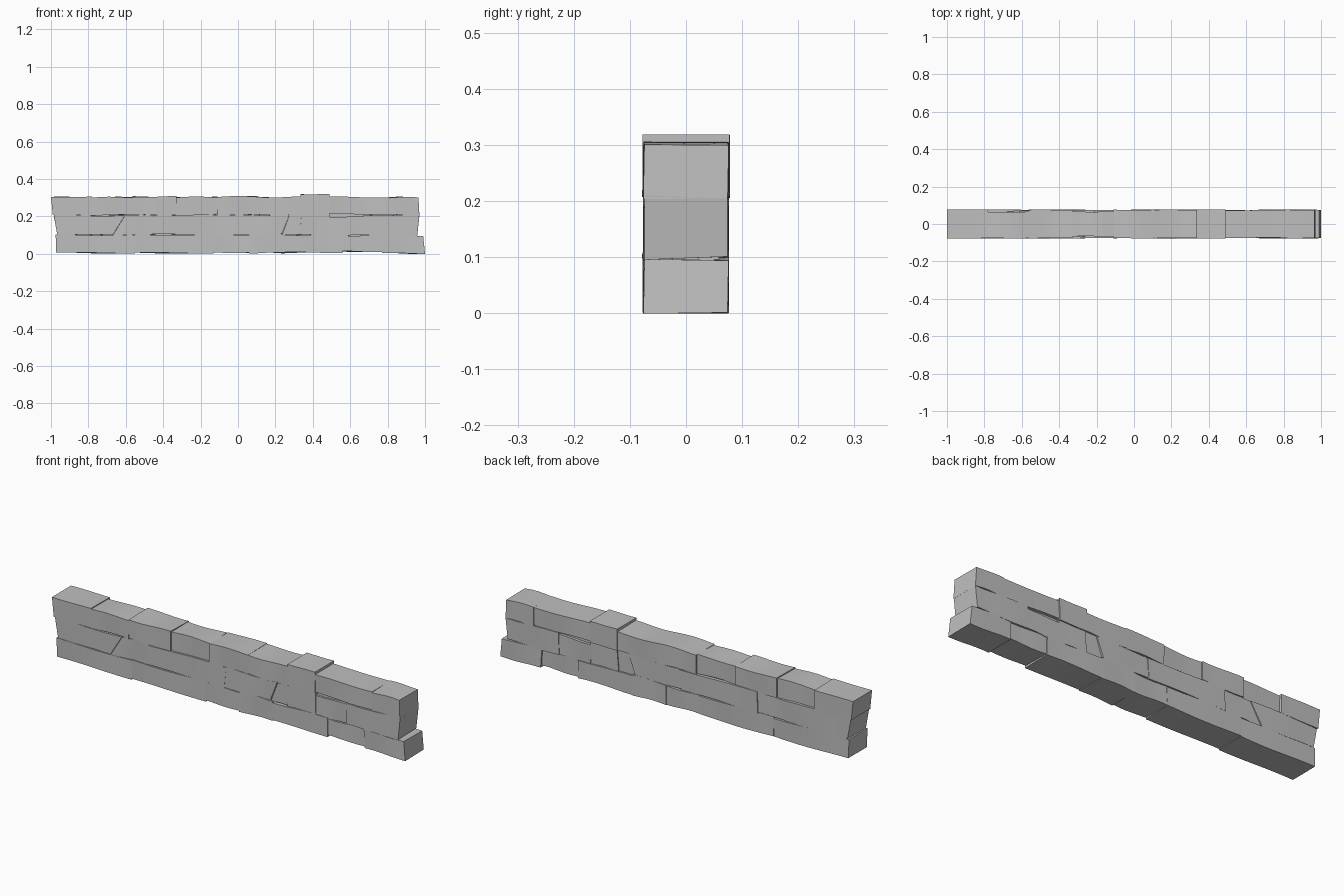
import bpy, bmesh, math, random

random.seed(4)
if "Cube" in bpy.data.objects:
    bpy.data.objects.remove(bpy.data.objects["Cube"], do_unlink=True)

stone_grey = bpy.data.materials.new("stone_grey")
stone_grey.use_nodes = True
COLOR = (0.52, 0.52, 0.52, 1)
stone_grey.diffuse_color = COLOR
stone_grey.node_tree.nodes["Principled BSDF"].inputs["Base Color"].default_value = COLOR
stone_grey.node_tree.nodes["Principled BSDF"].inputs["Roughness"].default_value = 0.9


def stone(name, left, right, z0, z1, front=-0.077, back=0.077, wave=0.003):
    """Block from (bottom, top) x positions at each end, with gently worn faces."""
    steps = max(2, round((right[0] - left[0]) / 0.04))
    bm = bmesh.new()
    rings = []
    p1, p2 = random.uniform(0, 6), random.uniform(0, 6)
    for i in range(steps + 1):
        t = i / steps
        xb = left[0] + (right[0] - left[0]) * t
        xt = left[1] + (right[1] - left[1]) * t
        a = wave * math.sin(p1 + 5 * t)
        b = wave * math.sin(p2 + 4 * t)
        inset = 0.0015
        ring = [(xb, front + inset + a * 0.5, z0 + b), (xb, back - inset + b * 0.5, z0 + a),
                (xt, back - inset - a * 0.5, z1 + b), (xt, front + inset - b * 0.5, z1 + a)]
        rings.append([bm.verts.new(p) for p in ring])
    for r, s in zip(rings, rings[1:]):
        for k in range(4):
            bm.faces.new((r[k], r[(k + 1) % 4], s[(k + 1) % 4], s[k]))
    bm.faces.new(rings[0][::-1])
    bm.faces.new(rings[-1])
    bmesh.ops.recalc_face_normals(bm, faces=bm.faces)
    mesh = bpy.data.meshes.new(name)
    bm.to_mesh(mesh)
    bm.free()
    mesh.materials.append(stone_grey)
    obj = bpy.data.objects.new(name, mesh)
    bpy.context.collection.objects.link(obj)
    bpy.ops.object.select_all(action="DESELECT")
    obj.select_set(True)
    bpy.context.view_layer.objects.active = obj
    bpy.ops.object.shade_smooth_by_angle(angle=math.radians(30))


def course(name, seams, heights, depths):
    """Row of stones between consecutive (bottom, top) seam positions."""
    for i, (a, b) in enumerate(zip(seams, seams[1:])):
        stone(f"{name}_stone_{i + 1}", a, b, *heights[i], *depths.get(i, ()))


# Bottom course, with the right end stone standing slightly lower
course("bottom",
       [(-0.972, -0.975), (-0.55, -0.55), (-0.13, -0.125), (0.06, 0.06),
        (0.25, 0.25), (0.56, 0.56), (0.77, 0.765), (1.0, 0.99)],
       [(0.004, 0.1), (0.004, 0.102), (0.006, 0.1), (0.004, 0.106),
        (0.007, 0.1), (0.012, 0.098), (0.002, 0.097)],
       {2: (-0.076, 0.074), 3: (-0.078, 0.077), 5: (-0.073, 0.07)})

# Middle course, with leaning joints and narrow filler stones
course("middle",
       [(-0.966, -0.985), (-0.67, -0.605), (-0.46, -0.455), (-0.025, -0.015),
        (0.235, 0.275), (0.33, 0.34), (0.49, 0.49), (0.665, 0.67), (0.958, 0.97)],
       [(0.1, 0.205), (0.1, 0.206), (0.102, 0.206), (0.104, 0.207),
        (0.102, 0.21), (0.1, 0.21), (0.098, 0.198), (0.098, 0.207)],
       {1: (-0.074, 0.073), 3: (-0.077, 0.075), 4: (-0.071, 0.069),
        5: (-0.075, 0.073), 6: (-0.072, 0.074)})

# Top course, with recessed stones and one raised cap stone
course("top",
       [(-0.99, -1.0), (-0.78, -0.78), (-0.565, -0.565), (-0.33, -0.33), (-0.11, -0.11),
        (0.11, 0.11), (0.335, 0.335), (0.49, 0.49), (0.81, 0.81), (0.97, 0.965)],
       [(0.206, 0.304), (0.206, 0.302), (0.208, 0.305), (0.209, 0.303), (0.206, 0.306),
        (0.207, 0.303), (0.208, 0.318), (0.212, 0.303), (0.206, 0.302)],
       {0: (-0.078, 0.079, 0.001), 1: (-0.077, 0.066), 3: (-0.068, 0.068),
        6: (-0.079, 0.079, 0.001), 7: (-0.076, 0.075)})

# Mortar core closing the joints
stone("mortar_core", (-0.95, -0.95), (0.94, 0.94), 0.025, 0.285, -0.06, 0.06, 0)
